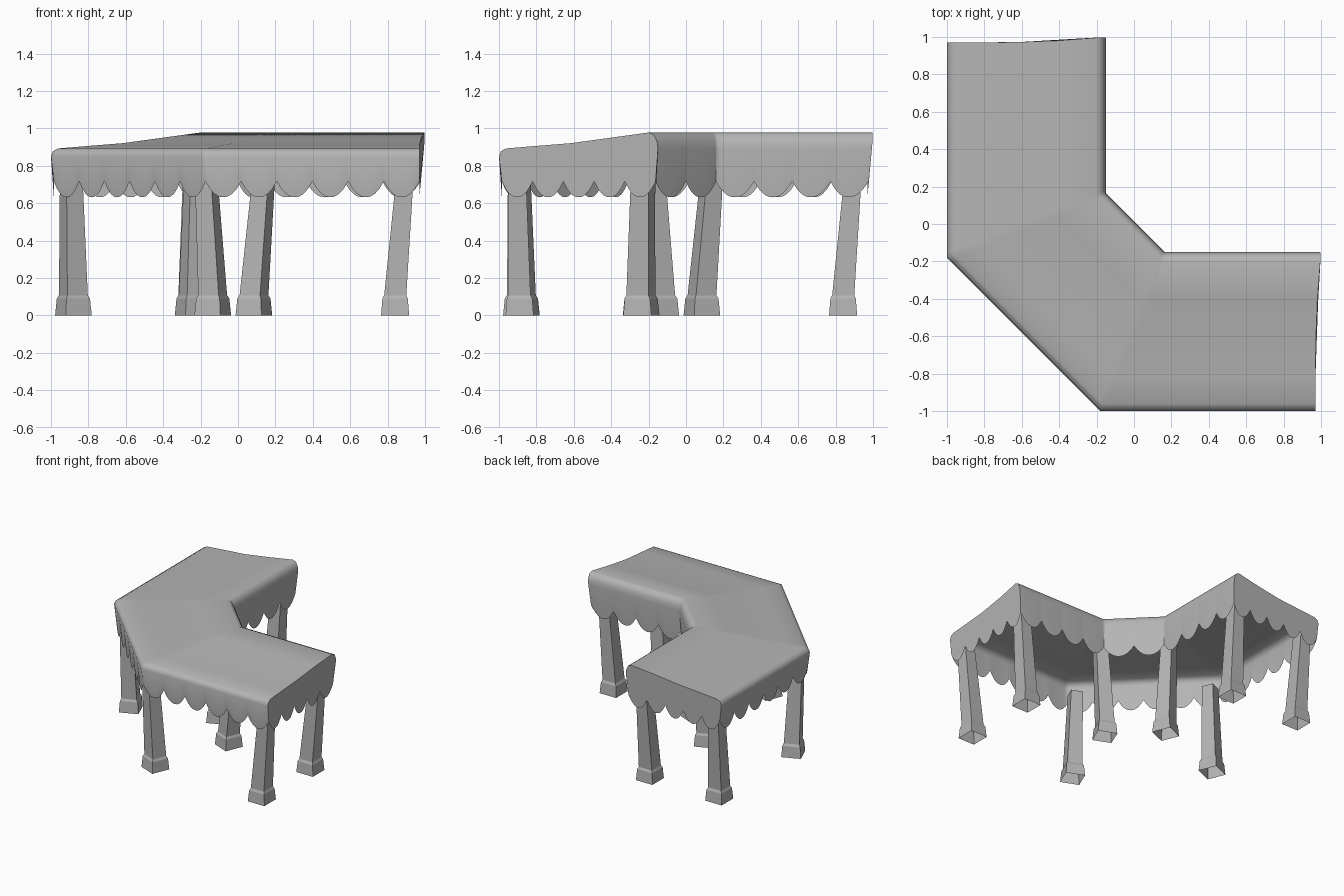
import bpy, bmesh, math
from mathutils import Vector, Matrix

cube = bpy.data.objects.get("Cube")
if cube:
    bpy.data.objects.remove(cube)

stone = bpy.data.materials.new("plain grey")
stone.use_nodes = True
GREY = (0.46, 0.46, 0.46, 1)
stone.diffuse_color = GREY
stone.node_tree.nodes["Principled BSDF"].inputs["Base Color"].default_value = GREY


def finish(bm, name, angle):
    mesh = bpy.data.meshes.new(name)
    bm.to_mesh(mesh)
    bm.free()
    obj = bpy.data.objects.new(name, mesh)
    bpy.context.collection.objects.link(obj)
    mesh.materials.append(stone)
    bpy.ops.object.select_all(action='DESELECT')
    obj.select_set(True)
    bpy.context.view_layer.objects.active = obj
    if angle:
        bpy.ops.object.shade_smooth_by_angle(angle=math.radians(angle))
    return obj


def scallop(phase):
    """Height of the scalloped hem; whole numbers are the pointed notches."""
    return 0.632 + 0.085 * abs(2 * (phase % 1) - 1) ** 2.2


# Canopy: a sloped cross-section swept round the bend
OUTER = [Vector(p) for p in ((0.97, -1), (-0.18, -1), (-1, -0.18), (-1, 0.97))]
INNER = [Vector(p) for p in ((0.97, -0.15), (0.165, -0.15), (-0.15, 0.165), (-0.15, 0.97))]
PROFILE = [(0, 0.85), (0.012, 0.878), (0.045, 0.893), (0.2, 0.904), (0.45, 0.921),
           (0.7, 0.95), (0.94, 0.978), (0.975, 0.966), (0.995, 0.93), (1, 0.89)]
HEM_OUT, HEM_IN = 0.018, 0.985
INNER_SCALLOPS = (4, 2, 4)
COLS = 48


def canopy_point(seg, s, t, z):
    p = OUTER[seg].lerp(OUTER[seg + 1], s).lerp(INNER[seg].lerp(INNER[seg + 1], s), t)
    flare = 0.032 * t ** 3 * (z - 0.63) / 0.35
    if seg == 0:
        p.x += flare * (1 - s)
    if seg == 2:
        p.y += flare * s
    return p.x, p.y, z


bm = bmesh.new()
rows = []
for seg in range(3):
    for i in range(COLS + (seg == 2)):
        s = i / COLS
        section = ([(HEM_OUT, scallop(6 * s))] + PROFILE
                   + [(HEM_IN, scallop(INNER_SCALLOPS[seg] * s))])
        rows.append([bm.verts.new(canopy_point(seg, s, t, z)) for t, z in section])
for a, b in zip(rows, rows[1:]):
    for k in range(len(a) - 1):
        bm.faces.new((a[k], a[k + 1], b[k + 1], b[k]))

# Scalloped end walls
for row, seg, s in ((rows[0], 0, 0), (rows[-1], 2, 1)):
    steps = 50
    hem = []
    for i in range(1, steps):
        u = i / steps
        t = HEM_IN + (HEM_OUT - HEM_IN) * u
        hem.append(bm.verts.new(canopy_point(seg, s, t, scallop(5 * u))))
    bm.faces.new(row + hem)
bmesh.ops.recalc_face_normals(bm, faces=bm.faces)
finish(bm, "canopy", 50)


# Legs: square tapered posts on plinths, open underneath
def leg(name, x, y, turn, lean_x, lean_y):
    bm = bmesh.new()
    rings = []
    for half, z in ((0.075, 0), (0.068, 0.09), (0.059, 0.108), (0.046, 0.76)):
        f = max(0, z - 0.1) / 0.55
        rot = Matrix.Rotation(math.radians(turn), 3, 'Z')
        centre = Vector((x + lean_x * f, y + lean_y * f, z))
        rings.append([bm.verts.new(centre + rot @ Vector((sx * half, sy * half, 0)))
                      for sx, sy in ((-1, -1), (1, -1), (1, 1), (-1, 1))])
    for a, b in zip(rings, rings[1:]):
        for k in range(4):
            n = (k + 1) % 4
            bm.faces.new((a[k], a[n], b[n], b[k]))
    bm.faces.new(rings[-1])
    finish(bm, name, 0)


LEGS = [("end_outer_leg", 0.84, -0.89, 0, 0.045, -0.01),
        ("end_inner_leg", 0.84, -0.26, 0, 0.045, 0.01),
        ("bend_outer_leg", -0.135, -0.88, -22.5, -0.03, -0.01),
        ("bend_inner_leg", 0.085, -0.24, -22.5, 0.045, 0.01)]
for name, x, y, turn, lx, ly in LEGS:
    leg("front_" + name, x, y, turn, lx, ly)
    leg("back_" + name, y, x, -turn, ly, lx)
